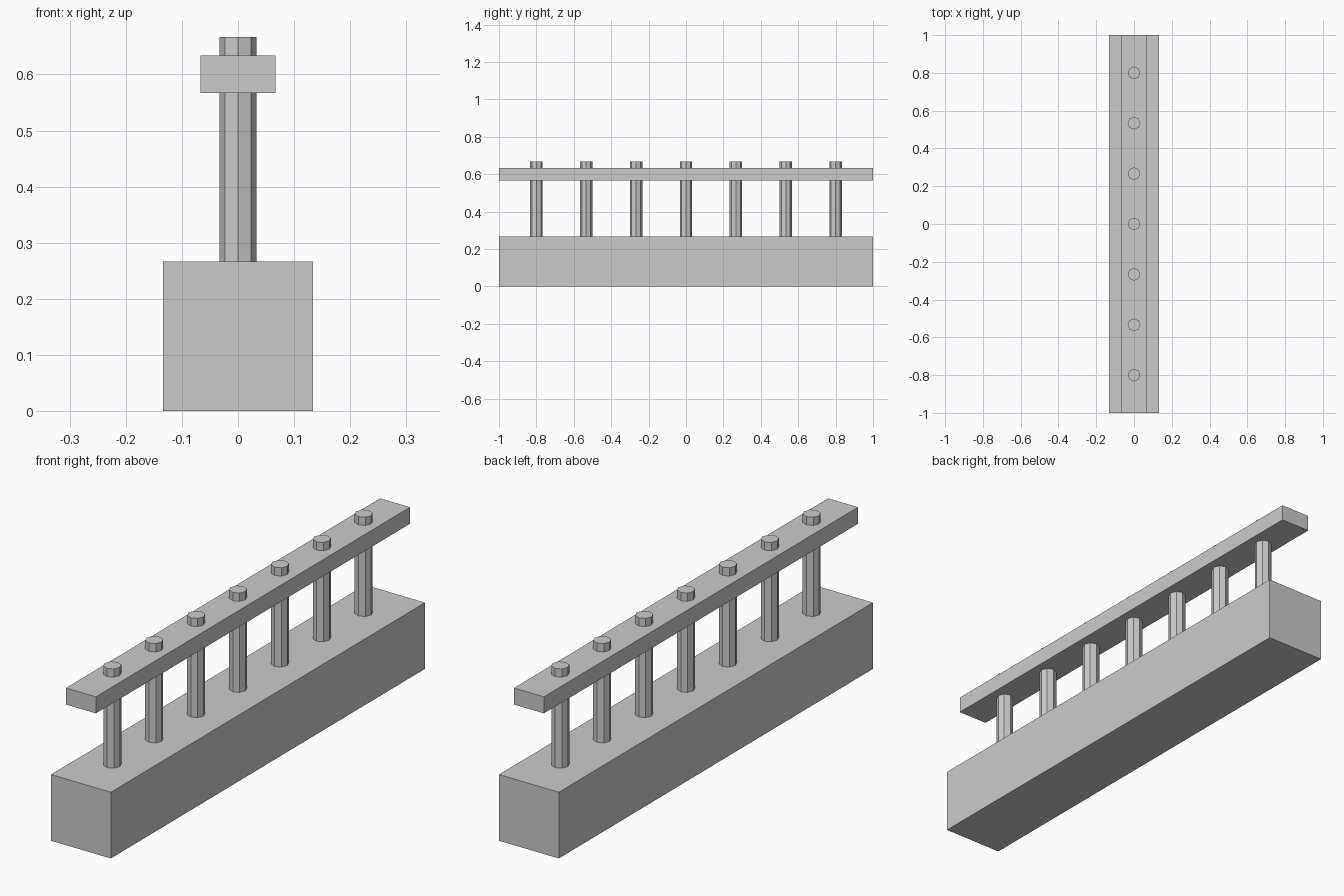
import bpy
import math

if "Cube" in bpy.data.objects:
    bpy.data.objects.remove(bpy.data.objects["Cube"])


def box(name, size, z_bottom):
    bpy.ops.mesh.primitive_cube_add(size=1, location=(0, 0, z_bottom + size[2] / 2))
    ob = bpy.context.object
    ob.name = name
    ob.scale = size
    bpy.ops.object.transform_apply(location=False, rotation=False, scale=True)
    return ob


# Heavy base block and top rail
BASE_TOP = 0.2667
box("base_wall", (0.2667, 2.0, BASE_TOP), 0)
box("top_rail", (0.1333, 2.0, 0.0667), 0.5667)

# Seven octagonal posts running through the rail
POST_HEIGHT = 0.4
for i in range(7):
    bpy.ops.mesh.primitive_cylinder_add(
        vertices=8, radius=0.0333, depth=POST_HEIGHT,
        location=(0, (i - 3) * 0.2667, BASE_TOP + POST_HEIGHT / 2))
    bpy.context.object.name = f"post_{i + 1}"
